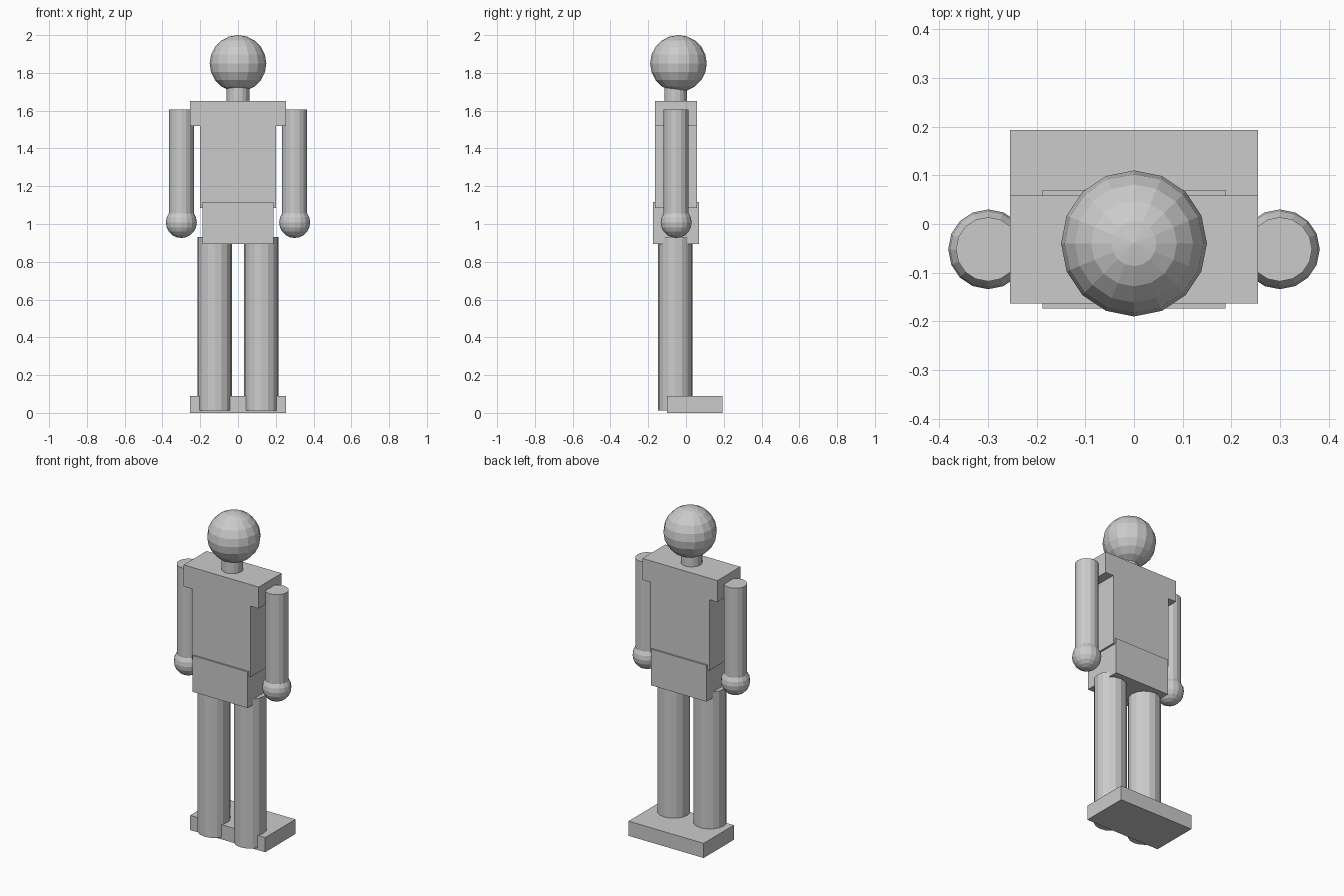
import bpy

if "Cube" in bpy.data.objects:
    bpy.data.objects.remove(bpy.data.objects["Cube"])

def box(name, lo, hi):
    bpy.ops.mesh.primitive_cube_add(size=1, location=[(a + b) / 2 for a, b in zip(lo, hi)])
    o = bpy.context.object
    o.name = name
    o.scale = [b - a for a, b in zip(lo, hi)]
    bpy.ops.object.transform_apply(location=False, rotation=False, scale=True)
    return o

def prism(name, pts, y0, y1):
    # extrude an x-z outline along y
    n = len(pts)
    verts = [(x, y0, z) for x, z in pts] + [(x, y1, z) for x, z in pts]
    faces = [tuple(range(n)), tuple(reversed(range(n, 2 * n)))]
    faces += [(i, i + n, (i + 1) % n + n, (i + 1) % n) for i in range(n)]
    me = bpy.data.meshes.new(name)
    me.from_pydata(verts, [], faces)
    o = bpy.data.objects.new(name, me)
    bpy.context.collection.objects.link(o)
    return o

def post(name, x, y, r, z0, z1):
    bpy.ops.mesh.primitive_cylinder_add(vertices=16, radius=r, depth=z1 - z0,
                                        location=(x, y, (z0 + z1) / 2))
    bpy.context.object.name = name

def ball(name, x, y, z, r):
    bpy.ops.mesh.primitive_uv_sphere_add(segments=16, ring_count=10, radius=r, location=(x, y, z))
    bpy.context.object.name = name

# head and neck
ball("head", 0, -0.04, 1.85, 0.15)
post("neck", 0, -0.055, 0.06, 1.64, 1.76)

# T-shaped torso with wider shoulders
half = [(0.2, 1.085), (0.2, 1.52), (0.255, 1.52), (0.255, 1.652)]
prism("torso", half + [(-x, z) for x, z in reversed(half)], -0.163, 0.059)

# hips and shared foot slab
box("hips", (-0.188, -0.174, 0.895), (0.188, 0.07, 1.117))
box("feet", (-0.255, -0.1, 0.0), (0.255, 0.193, 0.09))

# limbs on both sides
for side, s in (("left", -1), ("right", 1)):
    post(side + "_arm", s * 0.3, -0.052, 0.066, 1.0, 1.605)
    ball(side + "_hand", s * 0.3, -0.052, 1.008, 0.082)
    post(side + "_leg", s * 0.123, -0.057, 0.092, 0.013, 0.93)
